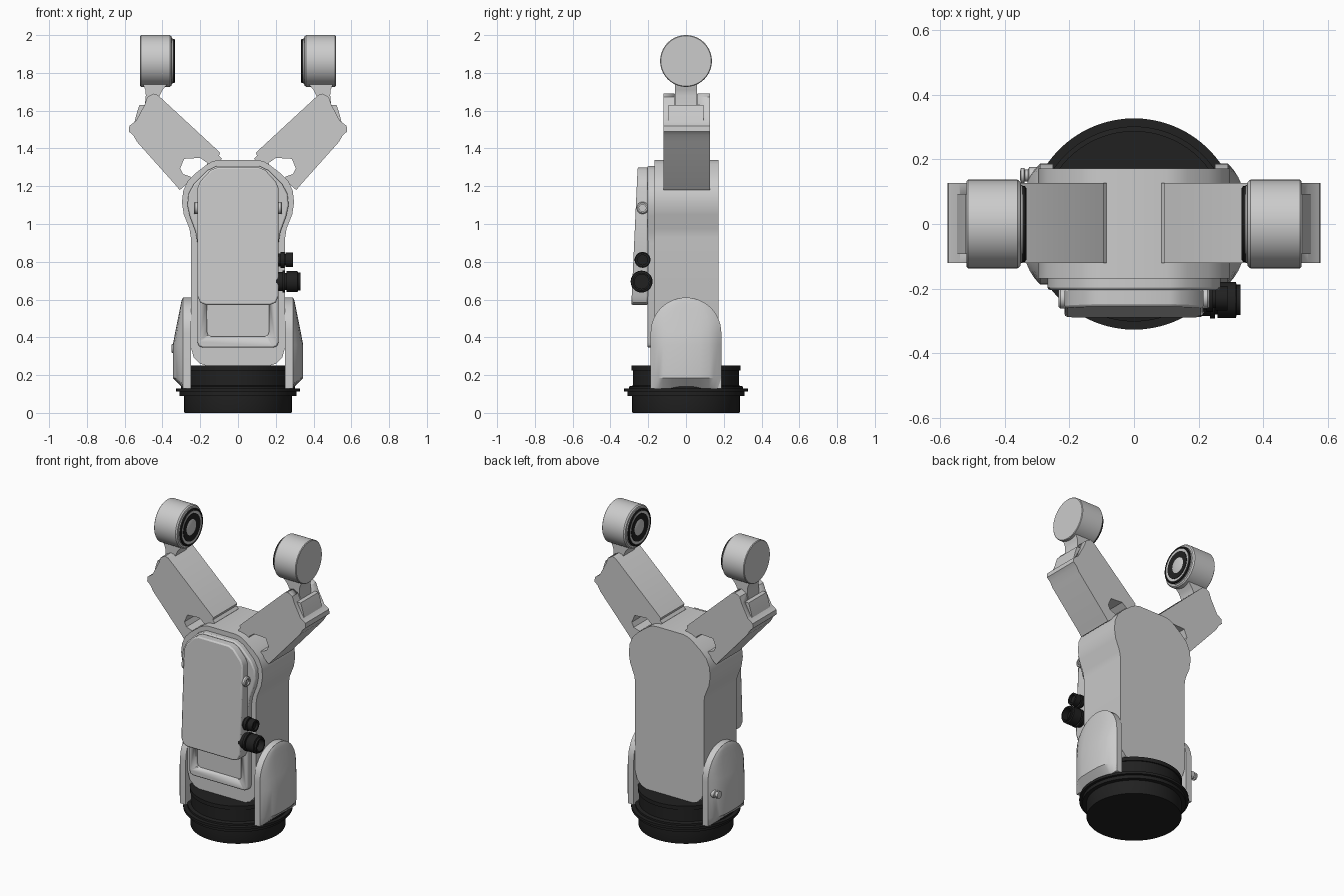
import bpy, bmesh, math
from mathutils import Vector

if "Cube" in bpy.data.objects:
    bpy.data.objects.remove(bpy.data.objects["Cube"])


def material(name, v):
    m = bpy.data.materials.new(name)
    m.diffuse_color = (v, v, v, 1)
    m.use_nodes = True
    m.node_tree.nodes["Principled BSDF"].inputs["Base Color"].default_value = m.diffuse_color
    return m


BLACK = material("black", 0.015)
PALE = material("pale", 0.75)


def finish(name, bm, mat=None, angle=30):
    bmesh.ops.remove_doubles(bm, verts=bm.verts, dist=1e-5)
    bmesh.ops.recalc_face_normals(bm, faces=bm.faces)
    me = bpy.data.meshes.new(name)
    bm.to_mesh(me)
    bm.free()
    ob = bpy.data.objects.new(name, me)
    bpy.context.collection.objects.link(ob)
    if mat:
        me.materials.append(mat)
    bpy.ops.object.select_all(action='DESELECT')
    ob.select_set(True)
    bpy.context.view_layer.objects.active = ob
    bpy.ops.object.shade_smooth_by_angle(angle=math.radians(angle))
    return ob


def prism(name, pts, a, b, axis='y', mat=None, depth=None, bevel=0):
    """Extrude a 2D outline from a to b; depth(u, v) overrides the far cap."""
    bm = bmesh.new()
    place = (lambda u, v, d: (u, d, v)) if axis == 'y' else (lambda u, v, d: (d, u, v))
    near = [bm.verts.new(place(u, v, a)) for u, v in pts]
    far = [bm.verts.new(place(u, v, depth(u, v) if depth else b)) for u, v in pts]
    bm.faces.new(near)
    bm.faces.new(far[::-1])
    for i in range(len(pts)):
        j = (i + 1) % len(pts)
        bm.faces.new((near[i], near[j], far[j], far[i]))
    ob = finish(name, bm, mat)
    if bevel:
        m = ob.modifiers.new("bevel", 'BEVEL')
        m.width, m.segments, m.limit_method = bevel, 2, 'ANGLE'
        m.angle_limit = math.radians(50)
    return ob


def lathe(name, prof, centre=(0, 0, 0), axis='z', mat=None, n=64):
    """Revolve (radius, height) points round an axis."""
    bm = bmesh.new()
    c = Vector(centre)
    rings = []
    for r, h in prof:
        ring = []
        for i in range(n):
            t = 2 * math.pi * i / n
            u, v = r * math.cos(t), r * math.sin(t)
            ring.append(bm.verts.new(c + Vector((u, v, h) if axis == 'z' else (h, u, v))))
        rings.append(ring)
    for p, q in zip(rings, rings[1:]):
        for i in range(n):
            j = (i + 1) % n
            bm.faces.new((p[i], p[j], q[j], q[i]))
    bm.faces.new(rings[0])
    bm.faces.new(rings[-1])
    return finish(name, bm, mat)


def both(half):
    return half + [(-x, z) for x, z in reversed(half)]


def cut(ob, cutter):
    m = ob.modifiers.new("cut", 'BOOLEAN')
    m.object, m.operation, m.solver = cutter, 'DIFFERENCE', 'EXACT'
    cutter.hide_render = True
    cutter.hide_viewport = True
    cutter.display_type = 'WIRE'


# Round base with flange
lathe("base", [(.283, 0), (.285, .005), (.285, .09), (.31, .09), (.31, .112), (.327, .112),
               (.327, .128), (.302, .128), (.302, .14), (.28, .145), (.28, .225),
               (.288, .225), (.288, .25)], mat=BLACK, n=72)

# Main body
prism("body", both([(.15, .245), (.2, .26), (.235, .295), (.25, .35), (.25, .93), (.257, .975),
                    (.287, 1.05), (.297, 1.115), (.29, 1.175), (.268, 1.225), (.23, 1.265),
                    (.165, 1.315), (.135, 1.332), (.1, 1.34)]), .172, -.168)

# Front plate with a pocket below the cover
plate = prism("front_plate", both([(.185, .345), (.207, .353), (.215, .375), (.215, .9), (.225, .96),
                                   (.255, 1.04), (.268, 1.1), (.262, 1.16), (.235, 1.21),
                                   (.16, 1.285), (.11, 1.308)]), -.16, -.204, bevel=.008)
pocket = prism("pocket_cutter", both([(.14, .405), (.158, .412), (.165, .43), (.165, .6)]), -.186, -.3)
cut(plate, pocket)

# Front cover, thicker toward the bottom
prism("front_cover", both([(.17, .572), (.2, .584), (.215, .62), (.215, 1.19), (.2, 1.225),
                           (.145, 1.285), (.11, 1.3)]), -.2, 0,
      depth=lambda u, v: -.256 - (1.3 - v) * .046, bevel=.008)

# Black connectors on the right of the cover
lathe("small_connector", [(.034, .2), (.034, .225), (.042, .225), (.042, .245), (.03, .245), (.03, .252),
                          (.038, .252), (.038, .29), (.026, .29), (.026, .275)], (0, -.23, .81), 'x', BLACK, 32)
lathe("large_connector", [(.05, .2), (.05, .235), (.058, .235), (.058, .25), (.045, .25), (.045, .258),
                          (.056, .258), (.056, .315), (.047, .318), (.047, .33),
                          (.038, .33), (.038, .29)], (0, -.235, .695), 'x', BLACK, 32)

# Arm outline and end details, in (x, z) for the right side
ARM = [(.085, 1.345), (.1, 1.362), (.095, 1.378), (.425, 1.683), (.447, 1.69), (.48, 1.672), (.495, 1.63),
       (.54, 1.545), (.575, 1.52), (.578, 1.49), (.555, 1.47), (.535, 1.435),
       (.325, 1.2), (.31, 1.18), (.295, 1.19), (.25, 1.235), (.25, 1.25), (.292, 1.265), (.306, 1.295),
       (.285, 1.345), (.2, 1.35), (.165, 1.325), (.155, 1.285), (.13, 1.305)]

for s, side in ((1, "right"), (-1, "left")):
    def flip(pts):
        return [(s * x, z) for x, z in pts]

    # Arm with a slot at its end
    arm = prism(side + "_arm", flip(ARM), -.12, .127)
    slot = prism(side + "_slot_cutter", flip([(.43, 1.72), (.62, 1.72), (.62, 1.57), (.5, 1.545),
                                              (.43, 1.63)]), -.06, .06)
    cut(arm, slot)
    # Hinge block and neck
    prism(side + "_hinge", flip([(.47, 1.63), (.522, 1.63), (.535, 1.59), (.548, 1.54), (.47, 1.54)]),
          -.093, .093)
    prism(side + "_neck", flip([(.43, 1.57), (.5, 1.57), (.488, 1.68), (.49, 1.71), (.508, 1.75),
                                (.508, 1.8), (.37, 1.8), (.37, 1.745), (.4, 1.71), (.415, 1.68)]), -.058, .058)
    # Lamp head facing inward with nested rings
    c = (0, 0, 1.863)

    def turned(part, prof, mat=None):
        lathe(side + part, [(r, s * h) for r, h in prof], c, 'x', mat)

    turned("_head", [(.133, .518), (.137, .514), (.137, .36), (.13, .352), (.12, .35), (.12, .345)])
    turned("_outer_ring", [(.117, .36), (.117, .337), (.11, .333), (.105, .338), (.105, .36)], BLACK)
    turned("_trim_ring", [(.105, .36), (.105, .336), (.088, .338), (.088, .36)])
    turned("_inner_ring", [(.088, .36), (.088, .335), (.05, .34), (.05, .36)], BLACK)
    turned("_lens", [(.05, .36), (.05, .34), (.035, .336), (.015, .334)], PALE)

    # Bolt on the side of the cover
    lathe(side + "_bolt", [(.032, s * .19), (.032, s * .228), (.026, s * .234), (.018, s * .234),
                           (.018, s * .225)], (0, -.23, 1.085), 'x', None, 24)

    # Side cover: arched backing and a domed shell
    arch = [(-.187, .13), (.187, .13)]
    arch += [(.187 * math.cos(t * math.pi / 24), .424 + .187 * math.sin(t * math.pi / 24)) for t in range(25)]
    prism(side + "_cover_back", arch, s * .25, s * .291, 'x')
    bm = bmesh.new()
    rows = []
    zs = [(.13, 0), (.185, .054), (.36, .054), (.424, .042), (.47, .033), (.51, .025),
          (.55, .017), (.58, .011), (.6, .006), (.61, .001)]
    for z, h in zs:
        w = .187 if z <= .424 else math.sqrt(max(0, .187 ** 2 - (z - .424) ** 2))
        us = [-1, -.9, -.78, -.65, -.4, 0, .4, .65, .78, .9, 1]
        rows.append([bm.verts.new((s * (.291 + h * (1 - abs(u) ** 3.5)), u * w, z)) for u in us])
    for p, q in zip(rows, rows[1:]):
        for i in range(len(p) - 1):
            bm.faces.new((p[i], p[i + 1], q[i + 1], q[i]))
    # Close the shell at the back so its normals face outward
    edge = rows[0] + [r[-1] for r in rows[1:]] + rows[-1][-2::-1] + [r[0] for r in rows[-2:0:-1]]
    bm.faces.new(edge)
    finish(side + "_cover", bm)

# Lock knob on the left cover
lathe("lock_knob", [(.026, -.28), (.026, -.325), (.018, -.328), (.018, -.338), (.024, -.34),
                    (.024, -.35), (.012, -.353)], (0, .15, .34), 'x', None, 24)
